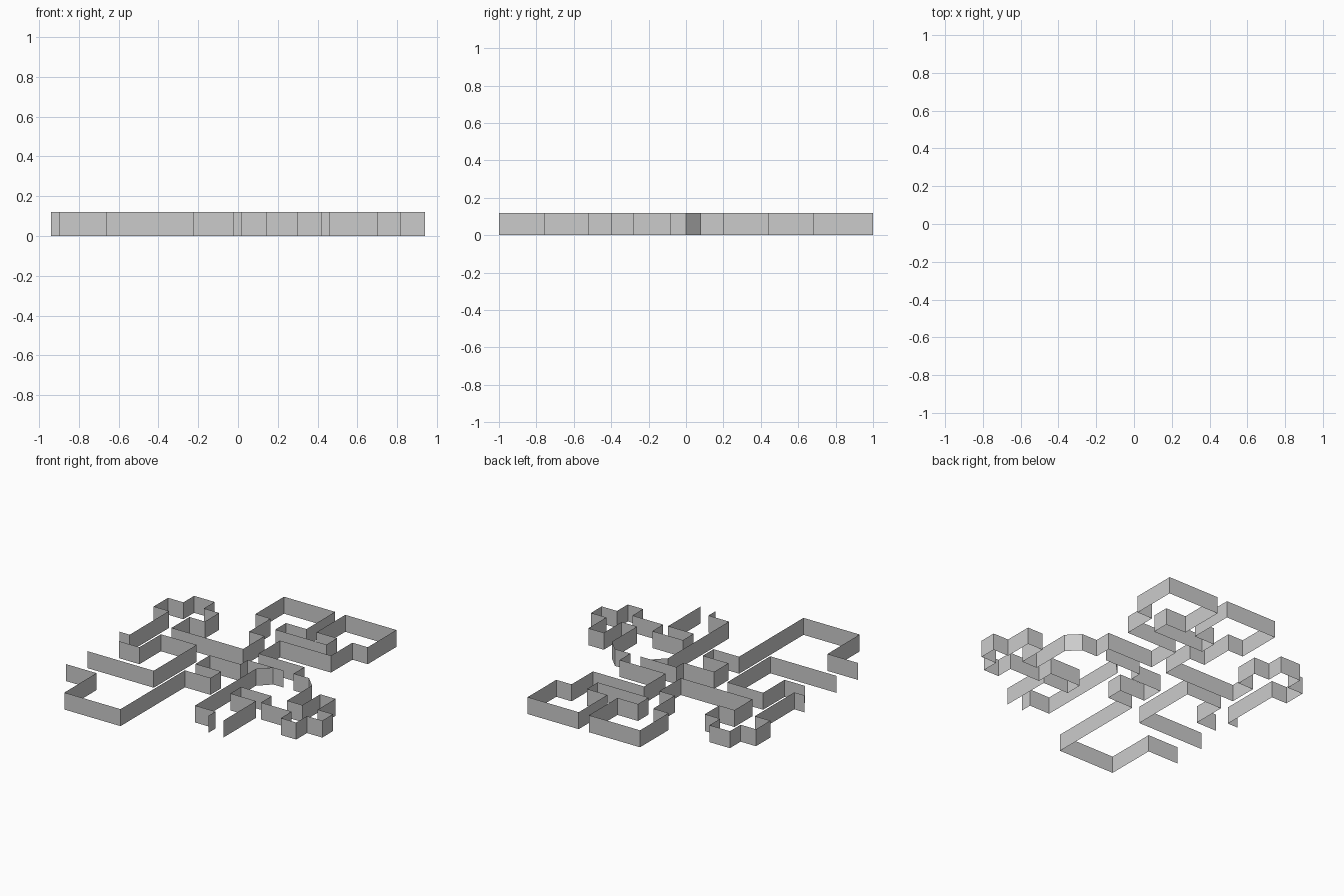
import bpy

if "Cube" in bpy.data.objects:
    bpy.data.objects.remove(bpy.data.objects["Cube"])

HEIGHT = 0.12


def wall(name, start, path):
    """Thin upright wall; path alternates axis moves ('x', value) or diagonals ('d', x, y)."""
    pts = [start]
    for step in path:
        x, y = pts[-1]
        if step[0] == 'x':
            pts.append((step[1], y))
        elif step[0] == 'y':
            pts.append((x, step[1]))
        else:
            pts.append(step[1:])
    n = len(pts)
    verts = [(x, y, z) for z in (0, HEIGHT) for x, y in pts]
    faces = [(i, i + 1, n + i + 1, n + i) for i in range(n - 1)]
    mesh = bpy.data.meshes.new(name)
    mesh.from_pydata(verts, [], faces)
    bpy.context.collection.objects.link(bpy.data.objects.new(name, mesh))


def zigzag(first, *values):
    """Alternate x and y moves, beginning with the given axis."""
    axes = 'xy' if first == 'x' else 'yx'
    return [(axes[i % 2], v) for i, v in enumerate(values)]


# West cross-shaped room, with its door stub and the corridor to the centre
wall("west_cross_room", (-.90, -.04), zigzag(
    'x', -.82, .40, -.94, .56, -.82, .68, -.66, .56, -.54, .40, -.66, .20, -.10))

# North room with two bays
wall("north_room", (-.10, .20), zigzag(
    'y', .44, -.22, .68, -.34, 1, .06, .68, -.10, .56, .30, .68, .14,
    1, .54, .68, .42, .44, .02, .20))

# East: corridor, chamfered room corner, cross-shaped room
wall("east_corridor", (.02, .20),
     zigzag('x', .38, .08, .50) + [('d', .58, 0), ('y', -.28)])
wall("east_cross_room", (.58, -.28), zigzag(
    'x', .70, -.08, .82, -.28, .94, -.40, .82, -.52, .70, -.40, .46))
wall("south_east_exit", (.46, -.40), zigzag('y', -.28, .22, -.40, .42, -.76))

# Chamfered room west side and the centre corridor
wall("chamfered_room_west", (.30, -.76),
     zigzag('y', -.68, .14, 0) + [('d', .22, .08)])
wall("centre_corridor", (.30, .08), zigzag('x', .02, 0, -.22, -.16, -.02, -.28, -.22))

# South-west room
wall("south_west_room", (-.22, -.28), zigzag('y', -1, -.66, -.64, -.90))
wall("inner_west_wall", (-.82, -.16), zigzag('x', -.66, .08, -.38, -.40, -.90))
